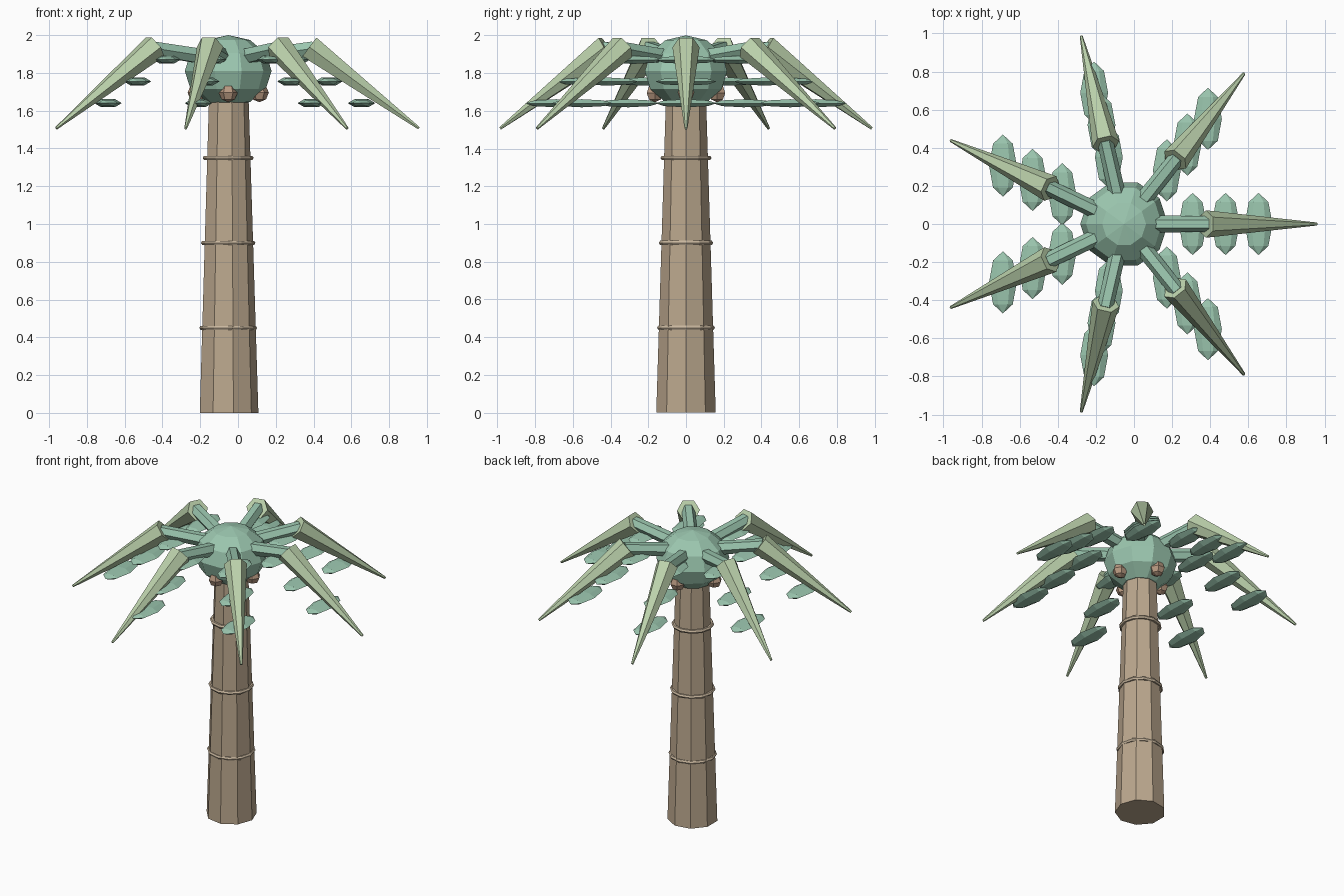
import bpy, bmesh, math
from mathutils import Vector

if "Cube" in bpy.data.objects:
    bpy.data.objects.remove(bpy.data.objects["Cube"])

CX = -0.052  # trunk axis


def material(name, rgb):
    m = bpy.data.materials.new(name)
    m.diffuse_color = (*rgb, 1)
    m.use_nodes = True
    m.node_tree.nodes["Principled BSDF"].inputs["Base Color"].default_value = m.diffuse_color
    return m


BARK = material("bark", (0.50, 0.39, 0.27))
BAND = material("band", (0.58, 0.47, 0.34))
LEAF = material("leaf", (0.33, 0.57, 0.43))
FROND = material("frond", (0.50, 0.64, 0.41))
NUT = material("nut", (0.48, 0.32, 0.22))


def finish(name, bm, mat):
    bmesh.ops.recalc_face_normals(bm, faces=bm.faces)
    mesh = bpy.data.meshes.new(name)
    bm.to_mesh(mesh)
    bm.free()
    mesh.materials.append(mat)
    ob = bpy.data.objects.new(name, mesh)
    bpy.context.collection.objects.link(ob)
    return ob


def loft(name, a, b, profile, sides, mat, squash=1.0):
    """Faceted solid from a to b; profile = (fraction, radius), zero radius = pole."""
    a, b = Vector(a), Vector(b)
    d = (b - a).normalized()
    if abs(d.z) > 0.99:
        u, v = Vector((1, 0, 0)), Vector((0, 1, 0))
    else:
        u = d.cross(Vector((0, 0, 1))).normalized()
        v = u.cross(d)
    bm = bmesh.new()
    rings = []
    for t, r in profile:
        c = a.lerp(b, t)
        if r == 0:
            rings.append([bm.verts.new(c)] * sides)
            continue
        angles = [2 * math.pi * k / sides for k in range(sides)]
        rings.append([bm.verts.new(c + u * r * math.cos(t) + v * r * squash * math.sin(t))
                      for t in angles])
    for lo, hi in zip(rings, rings[1:]):
        for k in range(sides):
            n = (k + 1) % sides
            quad = [lo[k], lo[n], hi[n], hi[k]]
            bm.faces.new(list(dict.fromkeys(quad)))
    for ring, (t, r) in ((rings[0], profile[0]), (rings[-1], profile[-1])):
        if r > 0:
            bm.faces.new(ring)
    return finish(name, bm, mat)


def ball(name, centre, axis, radius, sides, rings, mat, squash=1.0):
    """Low-poly ellipsoid with its poles at the ends of axis."""
    c, h = Vector(centre), Vector(axis)
    prof = [((1 - math.cos(math.pi * i / rings)) / 2,
             0 if i in (0, rings) else radius * math.sin(math.pi * i / rings))
            for i in range(rings + 1)]
    return loft(name, c - h, c + h, prof, sides, mat, squash)


def band(name, z, major, minor, segs=12, sides=6):
    bm = bmesh.new()
    grid = []
    for i in range(segs):
        a = 2 * math.pi * i / segs
        grid.append([])
        for j in range(sides):
            b = 2 * math.pi * j / sides
            r = major + minor * math.cos(b)
            grid[i].append(bm.verts.new((CX + r * math.cos(a), r * math.sin(a),
                                         z + minor * math.sin(b))))
    for i in range(segs):
        for j in range(sides):
            i2, j2 = (i + 1) % segs, (j + 1) % sides
            bm.faces.new((grid[i][j], grid[i2][j], grid[i2][j2], grid[i][j2]))
    return finish(name, bm, BAND)


# Trunk and its bands
loft("trunk", (CX, 0, 0), (CX, 0, 1.70), [(0, 0.16), (1, 0.107)], 9, BARK)
for i, (z, major) in enumerate(((0.45, 0.140), (0.90, 0.131), (1.35, 0.122))):
    band(f"trunk_band_{i + 1}", z, major, 0.013)

# Crown and nuts
ball("crown", (CX, 0, 1.81), (0, 0, 0.19), 0.23, 10, 6, LEAF)
for i in range(4):
    a = math.pi / 2 * i
    ball(f"nut_{i + 1}", (CX + 0.165 * math.cos(a), 0.165 * math.sin(a), 1.695),
         (0, 0, 0.05), 0.05, 6, 4, NUT)

# Fronds: stalk, drooping blade, three leaflets each
for i in range(7):
    a = 2 * math.pi * i / 7

    def at(r, z):
        return (CX + r * math.cos(a), r * math.sin(a), z)

    loft(f"frond_stalk_{i + 1}", at(0.10, 1.88), at(0.45, 1.93),
         [(0, 0.045), (1, 0.042)], 6, LEAF)
    loft(f"frond_blade_{i + 1}", at(0.43, 1.937), at(1.01, 1.507),
         [(0, 0.072), (1, 0.008)], 6, FROND)
    for j in range(3):
        ball(f"leaflet_{i + 1}_{j + 1}", at(0.36 + 0.173 * j, 1.87 - 0.115 * j),
             (0, 0.163, 0), 0.073, 6, 4, LEAF, squash=0.34)
